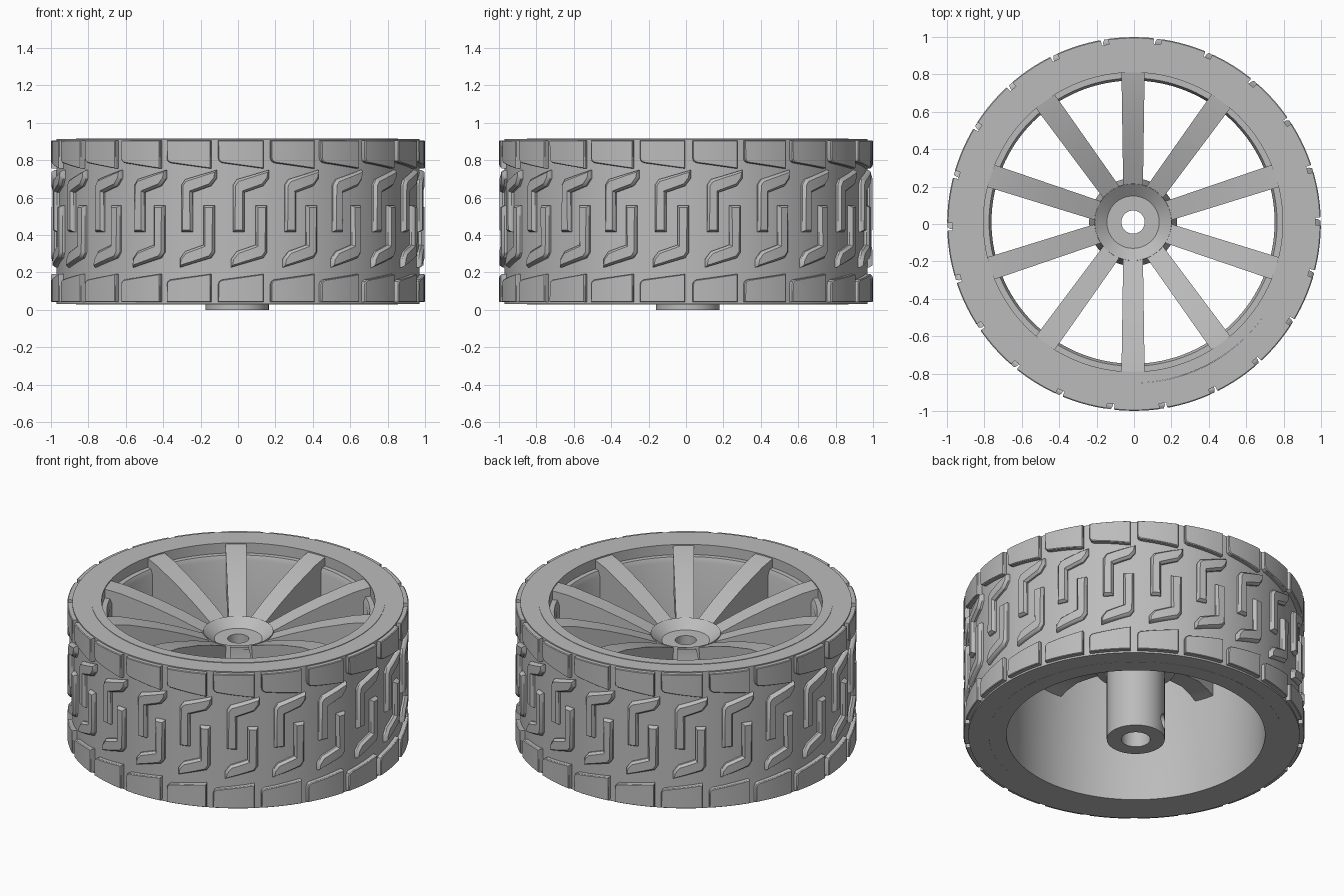
import bpy, bmesh
from math import sin, cos, pi, radians
from mathutils import Matrix, Vector

if "Cube" in bpy.data.objects:
    bpy.data.objects.remove(bpy.data.objects["Cube"])

GREY = (0.5, 0.5, 0.5, 1)
mat = bpy.data.materials.new("plain grey")
mat.use_nodes = True
mat.diffuse_color = GREY
mat.node_tree.nodes["Principled BSDF"].inputs["Base Color"].default_value = GREY

BASE_R = 0.97                         # tyre radius under the tread
MID_Z = 0.473                         # mid height of the tyre
REPEATS = 22
RIM_POS = Vector((-0.005, 0.01, 0))   # the rim sits slightly off centre


def finish(bm, name, location=(0, 0, 0)):
    bmesh.ops.recalc_face_normals(bm, faces=bm.faces)
    mesh = bpy.data.meshes.new(name)
    bm.to_mesh(mesh)
    bm.free()
    mesh.materials.append(mat)
    obj = bpy.data.objects.new(name, mesh)
    obj.location = location
    bpy.context.collection.objects.link(obj)
    return obj


def smooth(obj):
    bpy.ops.object.select_all(action="DESELECT")
    obj.select_set(True)
    bpy.context.view_layer.objects.active = obj
    bpy.ops.object.shade_smooth_by_angle(angle=radians(30))


def lathe(name, profile, steps=128, location=(0, 0, 0)):
    """Turn a closed (radius, height) profile around z."""
    bm = bmesh.new()
    verts = [bm.verts.new((r, 0, z)) for r, z in profile]
    edges = [bm.edges.new((v, verts[i - 1])) for i, v in enumerate(verts)]
    bmesh.ops.spin(bm, geom=verts + edges, cent=(0, 0, 0), axis=(0, 0, 1),
                   angle=2 * pi, steps=steps, use_merge=True)
    bmesh.ops.remove_doubles(bm, verts=bm.verts, dist=1e-5)
    return finish(bm, name, location)


def add_copies(target, part, count, start):
    """Repeat a part around z inside the target mesh."""
    mesh = bpy.data.meshes.new("part")
    part.to_mesh(mesh)
    part.free()
    for k in range(count):
        first = len(target.verts)
        target.from_mesh(mesh)
        target.verts.ensure_lookup_table()
        bmesh.ops.transform(target, verts=target.verts[first:],
                            matrix=Matrix.Rotation(start + 2 * pi * k / count, 4, "Z"))
    bpy.data.meshes.remove(mesh)


def tread_block(outline, side, bevel, height):
    """Raised block from a flat (along, up) outline, bent onto the tyre."""
    bm = bmesh.new()
    face = bm.faces.new([bm.verts.new((u, z, -0.01)) for u, z in outline])
    face.normal_update()
    if face.normal.z < 0:
        face.normal_flip()
    new = bmesh.ops.extrude_face_region(bm, geom=[face], use_keep_orig=True)["geom"]
    top = [f for f in new if isinstance(f, bmesh.types.BMFace)]
    bmesh.ops.translate(bm, verts=top[0].verts[:], vec=(0, 0, side + 0.01))
    bm.normal_update()
    inner = bmesh.ops.inset_region(bm, faces=top, thickness=bevel, depth=0)
    lift = {v for f in top for v in f.verts}
    bmesh.ops.translate(bm, verts=list(lift), vec=(0, 0, height - side))
    bmesh.ops.triangulate(bm, faces=bm.faces[:])
    for i in range(-4, 5):
        bmesh.ops.bisect_plane(bm, geom=bm.verts[:] + bm.edges[:] + bm.faces[:],
                               plane_co=(i * 0.04, 0, 0), plane_no=(1, 0, 0))
    for v in bm.verts:
        u, z, h = v.co
        v.co = ((BASE_R + h) * cos(u / BASE_R), (BASE_R + h) * sin(u / BASE_R), z)
    return bm


# Tyre body and rim barrel
smooth(lathe("tyre", [(0.85, 0.03), (0.97, 0.03), (0.97, 0.912), (0.85, 0.912)]))
smooth(lathe("rim", [(0.757, 0.03), (0.86, 0.029), (0.86, 0.915), (0.80, 0.915),
                     (0.80, 0.85), (0.77, 0.85), (0.757, 0.82)], location=RIM_POS))

# Shoulder blocks along both edges of the tyre
shoulder = [(-0.12, 0.905), (-0.12, 0.81), (-0.115, 0.795), (-0.10, 0.785),
            (0.118, 0.755), (0.118, 0.905)]
bm = bmesh.new()
for flip in (False, True):
    shape = [(u + 0.016, 2 * MID_Z - z if flip else z) for u, z in shoulder]
    add_copies(bm, tread_block(shape, 0.024, 0.005, 0.029), REPEATS, -pi / 2)
smooth(finish(bm, "shoulder_blocks"))

# Interlocking hooks in the middle of the tread
hook = [(-0.09, -0.07), (-0.03, -0.07), (-0.03, 0.14), (0.07, 0.175),
        (0.10, 0.215), (0.10, 0.26), (-0.07, 0.21), (-0.09, 0.18)]
bm = bmesh.new()
for sign in (1, -1):
    shape = [(0.064 + sign * u, 0.487 + sign * z) for u, z in hook]
    add_copies(bm, tread_block(shape, 0.012, 0.014, 0.028), REPEATS, -pi / 2)
smooth(finish(bm, "tread_hooks"))

# Ten spokes sloping down to the sunken hub
spoke = [(0.82, 0.911), (0.70, 0.89), (0.50, 0.83), (0.35, 0.775), (0.195, 0.71),
         (0.195, 0.52), (0.40, 0.63), (0.60, 0.67), (0.70, 0.66), (0.82, 0.63)]
part = bmesh.new()
rows = [[part.verts.new((r, s * (0.05 + 0.015 * r), z)) for r, z in spoke]
        for s in (-1, 1)]
for row in rows:
    part.faces.new(row)
for i in range(len(spoke)):
    part.faces.new((rows[0][i - 1], rows[0][i], rows[1][i], rows[1][i - 1]))
bm = bmesh.new()
add_copies(bm, part, 10, pi / 2)
smooth(finish(bm, "spokes", RIM_POS))

# Hub with dished top, flange, shaft and bore
hub = lathe("hub", [(0.085, 0), (0.17, 0), (0.17, 0.46), (0.235, 0.47), (0.205, 0.72),
                    (0.14, 0.67), (0.062, 0.67), (0.062, 0.5), (0.085, 0.5)],
            steps=64, location=RIM_POS)

# Cross hole for the set screw
bm = bmesh.new()
turn = Matrix.Rotation(radians(126), 4, "Z") @ Matrix.Rotation(pi / 2, 4, "Y")
bmesh.ops.create_cone(bm, cap_ends=True, segments=32, radius1=0.045, radius2=0.045,
                      depth=0.6, matrix=Matrix.Translation((0, 0, 0.1)) @ turn)
cutter = finish(bm, "hole_cutter", RIM_POS)
cutter.hide_render = True
cut = hub.modifiers.new("cross_hole", "BOOLEAN")
cut.operation = "DIFFERENCE"
cut.object = cutter
bpy.context.view_layer.objects.active = hub
bpy.ops.object.modifier_apply(modifier=cut.name)
bpy.data.objects.remove(cutter)
smooth(hub)
